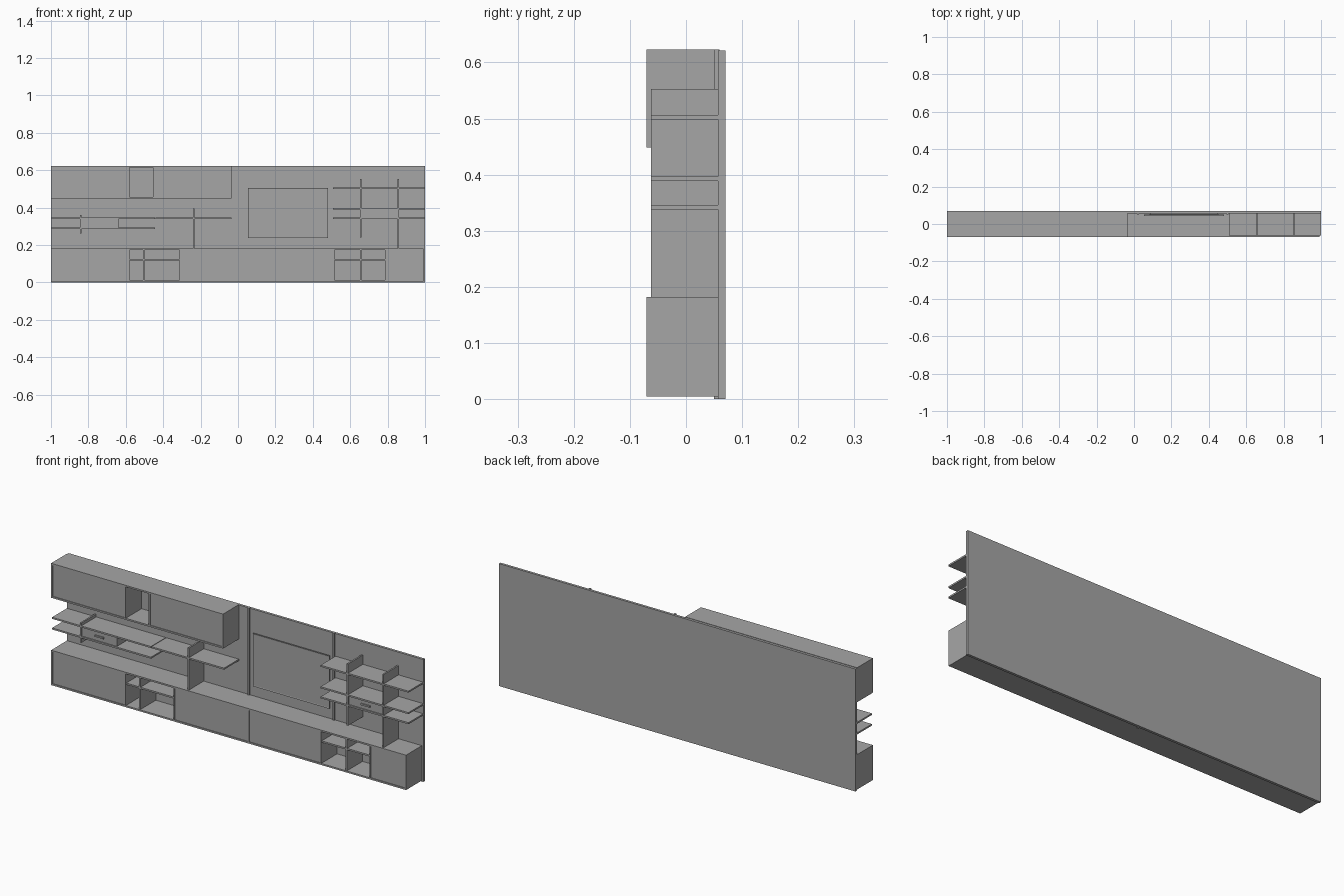
import bpy
import bmesh

if "Cube" in bpy.data.objects:
    bpy.data.objects.remove(bpy.data.objects["Cube"])

grey = bpy.data.materials.new("matte_grey")
grey.use_nodes = True
colour = (0.38, 0.38, 0.38, 1)
grey.diffuse_color = colour
grey.node_tree.nodes["Principled BSDF"].inputs["Base Color"].default_value = colour

WALL = 0.057     # front face of the backing panel
FRONT = -0.07    # front of the cabinets
SHELF = -0.062   # front of the open shelves
T = 0.008        # board thickness


def box(name, x, y, z, taper=None, inset=None):
    """Box from ranges; taper narrows the rear face, inset sinks the front."""
    bm = bmesh.new()
    bmesh.ops.create_cube(bm, size=1)
    for v in bm.verts:
        v.co = [r[0] + (c + 0.5) * (r[1] - r[0]) for c, r in zip(v.co, (x, y, z))]
    if taper:
        for v in bm.verts:
            if v.co.y > (y[0] + y[1]) / 2:
                v.co.x += taper if v.co.x < sum(x) / 2 else -taper
                v.co.z += taper if v.co.z < sum(z) / 2 else -taper
    if inset:
        face = min(bm.faces, key=lambda f: f.calc_center_median().y)
        bmesh.ops.inset_region(bm, faces=[face], thickness=inset, depth=-0.001)
    mesh = bpy.data.meshes.new(name)
    bm.to_mesh(mesh)
    bm.free()
    mesh.materials.append(grey)
    obj = bpy.data.objects.new(name, mesh)
    bpy.context.collection.objects.link(obj)
    return obj


def upright(name, x, z0, z1, front=SHELF):
    box(name, (x - T / 2, x + T / 2), (front, WALL), (z0, z1))


def shelf(name, x0, x1, z, front=SHELF):
    box(name, (x0, x1), (front, WALL), (z - T / 2, z + T / 2))


def carcass(name, x0, x1, z0, z1, dividers):
    """Top, bottom, ends and inner walls of a long cabinet."""
    shelf(name + "_bottom", x0, x1, z0 + T / 2, FRONT)
    shelf(name + "_top", x0, x1, z1 - T / 2, FRONT)
    for i, x in enumerate([x0 + T / 2] + dividers + [x1 - T / 2]):
        upright(f"{name}_wall_{i}", x, z0 + T, z1 - T, FRONT)


def door(name, x0, x1, z0, z1):
    box(name, (x0, x1), (FRONT + 0.004, FRONT + 0.014), (z0, z1))


def drawer(name, x0, x1, z0, z1):
    """Drawer between shelves with a small pull."""
    box(name, (x0, x1), (SHELF + 0.006, WALL), (z0, z1))
    mid, top = (x0 + x1) / 2, (z0 + z1) / 2
    box(name + "_pull", (mid - 0.025, mid + 0.025),
        (SHELF, SHELF + 0.006), (top - 0.004, top + 0.004))


# Backing wall and its vertical trim strips
box("back_panel", (-1, 1), (WALL, 0.07), (0, 0.621))
for side, x in (("right", 0.022), ("left", 0.5)):
    box("trim_strip_" + side, (x - 0.005, x + 0.005), (0.05, 0.06), (0, 0.623))

# Low cabinet along the floor, with two open bays
carcass("low_cabinet", -1, 0.992, 0.005, 0.182, [-0.585, -0.31, 0.107, 0.512, 0.79])
for i, (x0, x1) in enumerate([(-0.992, -0.589), (-0.306, 0.103),
                              (0.111, 0.508), (0.794, 0.984)]):
    door(f"low_door_{i}", x0, x1, 0.013, 0.174)
for side, x0, x1, mid in (("right", -0.581, -0.314, -0.505), ("left", 0.516, 0.786, 0.655)):
    shelf("bay_shelf_" + side, x0, x1, 0.122, FRONT + 0.004)
    upright("bay_divider_" + side, mid, 0.013, 0.174, FRONT + 0.003)

# High cabinet with an open niche
carcass("high_cabinet", -1, -0.035, 0.448, 0.623, [-0.585, -0.45])
door("high_door_right", -0.992, -0.589, 0.456, 0.615)
door("high_door_left", -0.446, -0.043, 0.456, 0.615)

# Open shelves under the high cabinet
shelf("long_shelf_outer", -1, -0.445, 0.342)
shelf("long_shelf_inner", -0.442, -0.035, 0.342)
shelf("short_shelf", -1, -0.445, 0.288)
upright("small_upright", -0.84, 0.26, 0.36)
upright("shelf_support", -0.236, 0.182, 0.395)
drawer("right_drawer", -0.836, -0.64, 0.292, 0.338)

# Open shelves beside the screen
for i, z in enumerate((0.342, 0.393, 0.502)):
    shelf(f"side_shelf_{i}", 0.507, 1, z)
upright("side_upright_inner", 0.657, 0.24, 0.553)
upright("side_upright_outer", 0.857, 0.182, 0.553)
drawer("left_drawer", 0.661, 0.853, 0.346, 0.389)

# Flat screen with a tapered rear housing
box("screen", (0.053, 0.482), (0.044, 0.05), (0.237, 0.505), inset=0.008)
box("screen_housing", (0.08, 0.455), (0.05, 0.06), (0.262, 0.48), taper=0.015)
